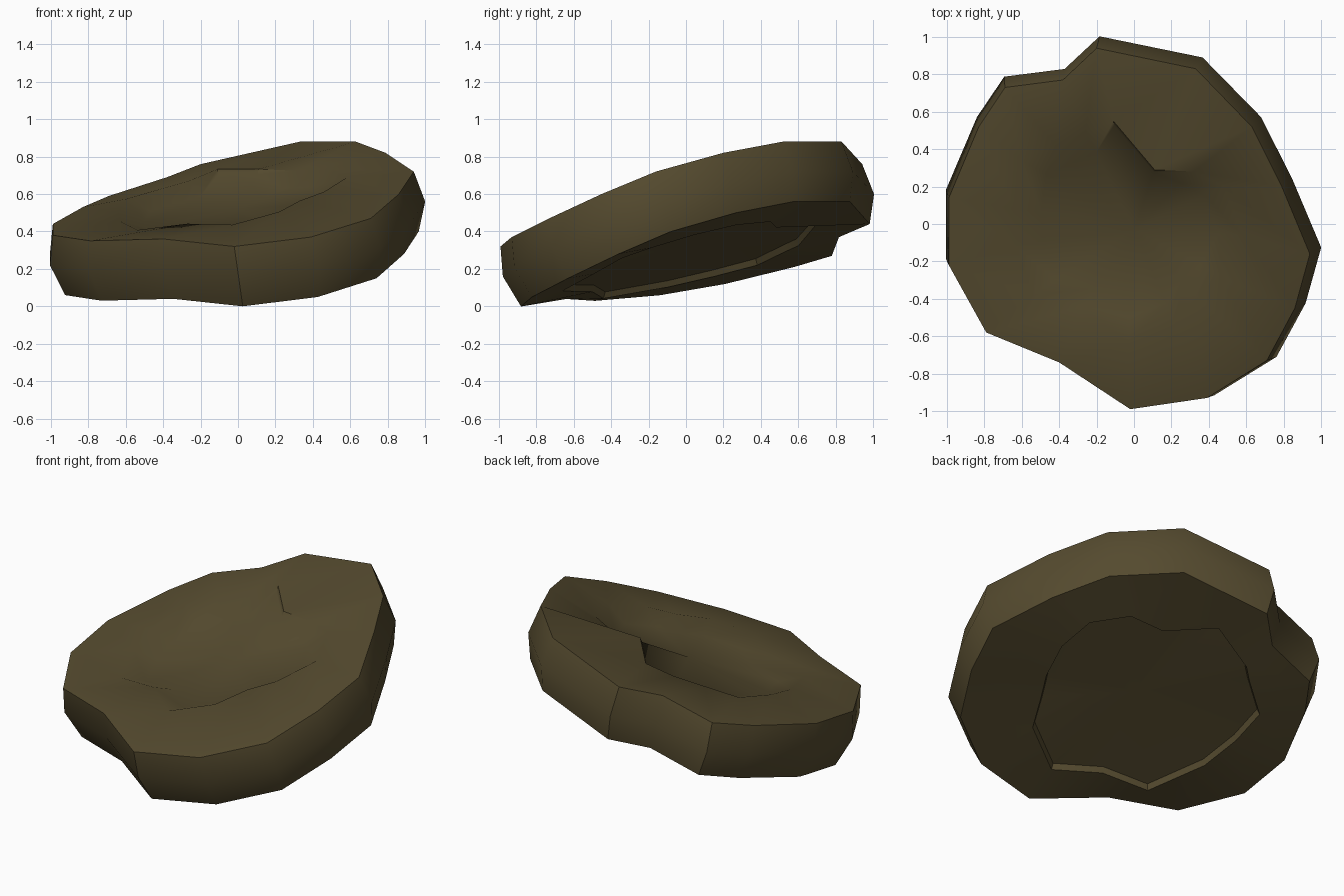
import bpy, bmesh, math
from mathutils import Vector

if "Cube" in bpy.data.objects:
    bpy.data.objects.remove(bpy.data.objects["Cube"])

# Upper rim of the tilted stone slab, clockwise from the back
RIM = [(-.20, .94, .76), (.33, .83, .88), (.63, .52, .88), (.79, .20, .82),
       (.94, -.16, .72), (.86, -.45, .60), (.71, -.73, .47), (.39, -.93, .37),
       (-.02, -.99, .32), (-.40, -.74, .36), (-.79, -.58, .35), (-.99, -.22, .38),
       (-.99, .14, .44), (-.83, .52, .53), (-.69, .73, .59), (-.38, .77, .69)]
# Edge of the worn hollow on top, and of the recess underneath
HOLLOW = [(-.11, .55), (.11, .29), (.32, .28), (.48, .20), (.58, -.06), (.46, -.28),
          (.33, -.38), (.22, -.54), (-.03, -.64), (-.27, -.44), (-.54, -.38),
          (-.63, -.12), (-.64, .08), (-.60, .34), (-.42, .42), (-.26, .49)]
RECESS = [(-.04, .69), (.19, .48), (.40, .45), (.55, .27), (.56, .04), (.49, -.18),
          (.40, -.34), (.33, -.49), (.05, -.66), (-.19, -.50), (-.47, -.44),
          (-.60, -.10), (-.62, .15), (-.60, .38), (-.40, .53), (-.32, .60)]


def tilt(x, y):
    return .18 * x + .245 * y


bm = bmesh.new()


def ring(points):
    return [bm.verts.new(p) for p in points]


def bridge(a, b):
    n = len(a)
    for i in range(n):
        j = (i + 1) % n
        bm.faces.new((a[i], a[j], b[j], b[i]))


def cap(r, p):
    c = bm.verts.new(p)
    for i in range(len(r)):
        bm.faces.new((r[i], r[(i + 1) % len(r)], c))


# Bulging side between upper and lower rims
rim = [Vector(p) for p in RIM]
low = [Vector((p.x * .98 + .045, p.y * .964 + .074, p.z - .32)) for p in rim]
mid = []
for a, b in zip(rim, low):
    c = (a + b) / 2
    mid.append((c.x * 1.05, c.y * 1.045, c.z))

# Top hollow: lip, then a soft slope to the floor, a small step at the notch
lip = [(x, y, .598 + tilt(x, y) + (.045 if i == 1 else .02 if i == 0 else 0))
       for i, (x, y) in enumerate(HOLLOW)]
floor = []
for i, (x, y, z) in enumerate(lip):
    k = .96 if i < 2 else .78
    floor.append((x * k, y * k, z - .03 if i < 2 else .53 + tilt(x * k, y * k)))

# Underside recess: crisp shallow wall, surround dished on the right and back
edge = [(x, y, (.27 if i < 7 else .235) + tilt(x, y)) for i, (x, y) in enumerate(RECESS)]
ceiling = [(x * .98, y * .98, z + (.025 if i < 7 else .035))
           for i, (x, y, z) in enumerate(edge)]

rings = [ring(r) for r in (floor, lip, rim, mid, low, edge, ceiling)]
for a, b in zip(rings, rings[1:]):
    bridge(a, b)
cap(rings[0], (0, -.03, .52))
cap(rings[-1], (0, .03, .30))
bmesh.ops.recalc_face_normals(bm, faces=bm.faces)

mesh = bpy.data.meshes.new("stone_slab")
bm.to_mesh(mesh)
bm.free()
slab = bpy.data.objects.new("stone_slab", mesh)
bpy.context.collection.objects.link(slab)

mat = bpy.data.materials.new("dark olive brown")
mat.diffuse_color = (.090, .069, .028, 1)
mat.use_nodes = True
mat.node_tree.nodes["Principled BSDF"].inputs["Base Color"].default_value = mat.diffuse_color
mesh.materials.append(mat)

bpy.context.view_layer.objects.active = slab
slab.select_set(True)
bpy.ops.object.shade_smooth_by_angle(angle=math.radians(40))
